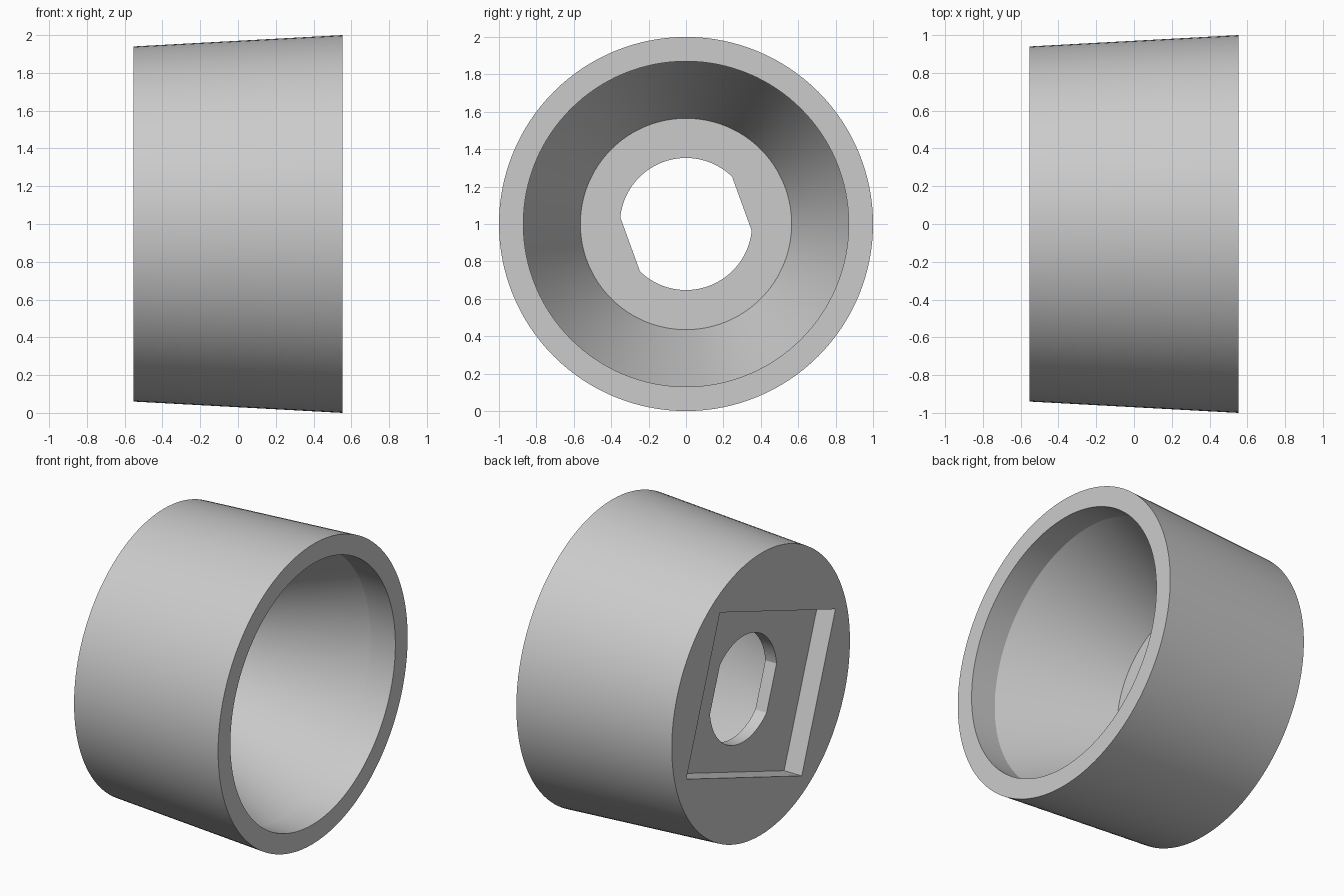
import bpy
import bmesh
from math import sin, cos, pi, radians, acos

old = bpy.data.objects.get("Cube")
if old:
    bpy.data.objects.remove(old, do_unlink=True)

SEGMENTS = 128
TILT = radians(20)      # roll of the socket about the axis
BACK, FRONT = -0.553, 0.553

grey = bpy.data.materials.new("plain grey")
grey.use_nodes = True
colour = (0.6, 0.6, 0.6, 1)
grey.diffuse_color = colour
grey.node_tree.nodes["Principled BSDF"].inputs["Base Color"].default_value = colour


def finish(name, bm):
    bmesh.ops.recalc_face_normals(bm, faces=bm.faces)
    mesh = bpy.data.meshes.new(name)
    bm.to_mesh(mesh)
    bm.free()
    mesh.materials.append(grey)
    obj = bpy.data.objects.new(name, mesh)
    bpy.context.collection.objects.link(obj)
    return obj


def lathe(name, profile):
    """Closed solid turned about the x axis from (x, radius) pairs."""
    bm = bmesh.new()
    angles = [2 * pi * i / SEGMENTS for i in range(SEGMENTS)]
    rings = [[bm.verts.new((x, r * cos(a), 1 + r * sin(a))) for a in angles]
             for x, r in profile]
    for a, b in zip(rings, rings[1:]):
        for i in range(SEGMENTS):
            j = (i + 1) % SEGMENTS
            bm.faces.new((a[i], a[j], b[j], b[i]))
    bm.faces.new(rings[0])
    bm.faces.new(rings[-1])
    return finish(name, bm)


def prism(name, outline, x0, x1):
    """Cutter extruded along x from a (u, v) outline rolled by TILT."""
    bm = bmesh.new()
    ends = [[bm.verts.new((x, u * cos(TILT) - v * sin(TILT),
                           1 + u * sin(TILT) + v * cos(TILT)))
             for u, v in outline] for x in (x0, x1)]
    for end in ends:
        bm.faces.new(end)
    for i in range(len(outline)):
        j = (i + 1) % len(outline)
        bm.faces.new((ends[0][i], ends[0][j], ends[1][j], ends[1][i]))
    return finish(name, bm)


# Tapered cup: outer wall, rim, straight lip, conical bowl, flat floor
cup = lathe("tapered_cup", [(BACK, 0.94), (FRONT, 1.0), (FRONT, 0.87),
                            (0.37, 0.87), (-0.34, 0.565)])

# Rectangular recess in the back
w, h = 0.648, 0.52
recess = prism("recess_cutter", [(-w, -h), (w, -h), (w, h), (-w, h)],
               BACK - 0.1, BACK + 0.13)

# Round hole with two flats
R, FLAT = 0.353, 0.318
start = acos(FLAT / R)
STEPS = 40
arc = [start + (pi - 2 * start) * i / STEPS for i in range(STEPS + 1)]
half = [(R * cos(a), R * sin(a)) for a in arc]
hole = prism("hole_cutter", half + [(-u, -v) for u, v in half],
             BACK - 0.2, 0)

bpy.context.view_layer.objects.active = cup
for cutter in (recess, hole):
    mod = cup.modifiers.new(cutter.name, 'BOOLEAN')
    mod.operation = 'DIFFERENCE'
    mod.solver = 'EXACT'
    mod.object = cutter
    bpy.ops.object.modifier_apply(modifier=mod.name)
    bpy.data.objects.remove(cutter, do_unlink=True)

# Smooth round walls, sharp rims
bpy.ops.object.select_all(action='DESELECT')
cup.select_set(True)
bpy.ops.object.shade_smooth_by_angle(angle=radians(18))
